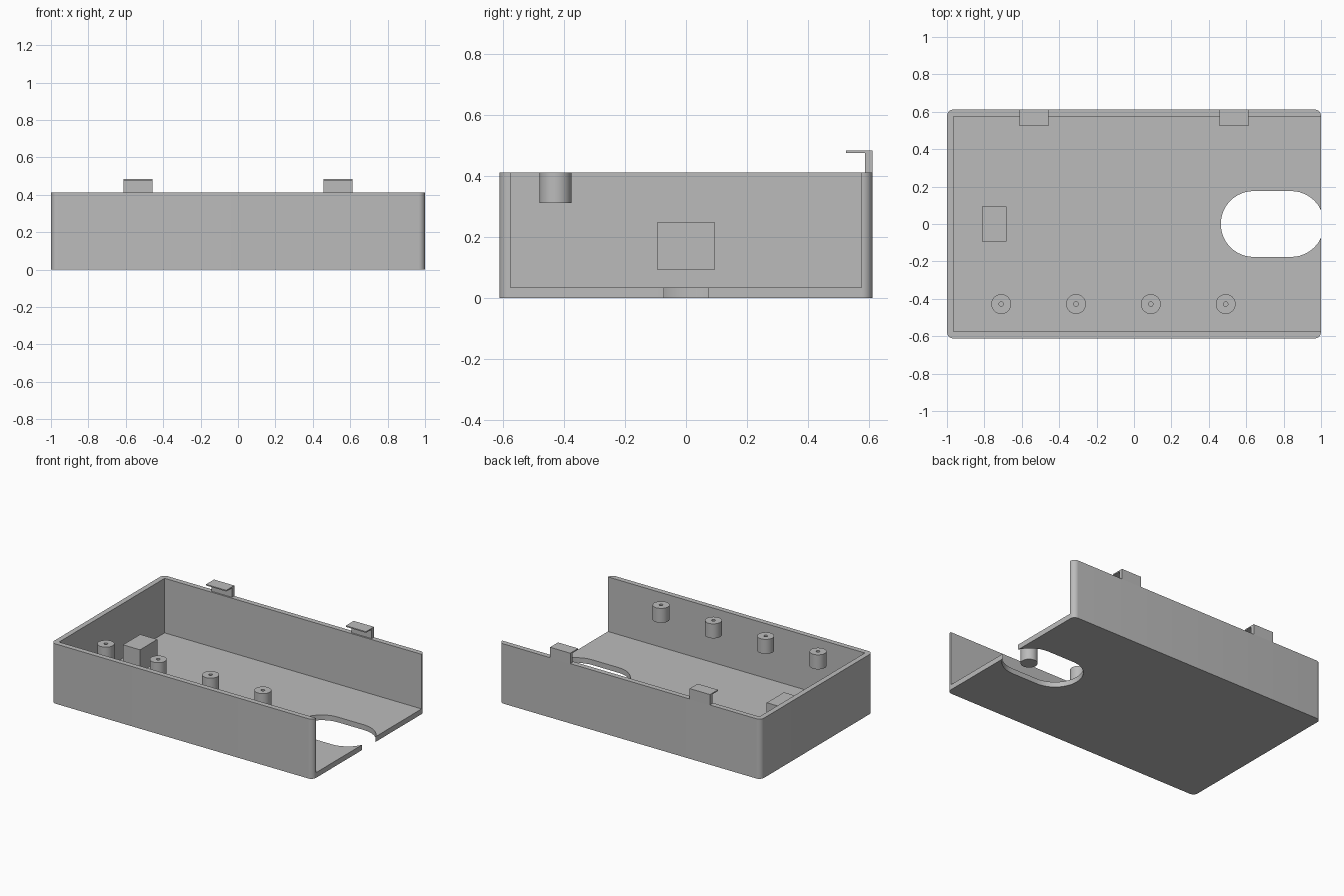
import bpy, bmesh, math
from mathutils import Vector

if "Cube" in bpy.data.objects:
    bpy.data.objects.remove(bpy.data.objects["Cube"])

grey = bpy.data.materials.new("plain grey")
grey.use_nodes = True
grey.diffuse_color = (0.5, 0.5, 0.5, 1)
grey.node_tree.nodes["Principled BSDF"].inputs["Base Color"].default_value = grey.diffuse_color

HX, HY, H = 1.0, 0.612, 0.413      # half length, half width, wall height
WALL = 0.036


def finish(bm, name, smooth=False):
    bmesh.ops.recalc_face_normals(bm, faces=bm.faces)
    mesh = bpy.data.meshes.new(name)
    bm.to_mesh(mesh)
    bm.free()
    mesh.materials.append(grey)
    obj = bpy.data.objects.new(name, mesh)
    bpy.context.collection.objects.link(obj)
    if smooth:
        smooth_sides(obj)
    return obj


def smooth_sides(obj):
    bpy.ops.object.select_all(action='DESELECT')
    obj.select_set(True)
    bpy.context.view_layer.objects.active = obj
    bpy.ops.object.shade_smooth_by_angle(angle=math.radians(30))


def prism(name, points, axis, start, depth):
    """Extrude a closed outline; axis 'z' takes (x, y), axis 'x' takes (y, z)."""
    bm = bmesh.new()
    place = (lambda a, b: (a, b, start)) if axis == 'z' else (lambda a, b: (start, a, b))
    face = bm.faces.new([bm.verts.new(place(*p)) for p in points])
    new = bmesh.ops.extrude_face_region(bm, geom=[face])["geom"]
    shift = Vector((0, 0, depth)) if axis == 'z' else Vector((depth, 0, 0))
    bmesh.ops.translate(bm, vec=shift, verts=[v for v in new if isinstance(v, bmesh.types.BMVert)])
    return finish(bm, name)


def rounded(x0, x1, y0, y1, r, steps):
    """Rectangle outline with round corners."""
    corners = [(x1 - r, y1 - r), (x0 + r, y1 - r), (x0 + r, y0 + r), (x1 - r, y0 + r)]
    return [(cx + r * math.cos(a), cy + r * math.sin(a))
            for q, (cx, cy) in enumerate(corners)
            for a in [math.pi / 2 * (q + i / steps) for i in range(steps + 1)]]


def box(name, x0, x1, y0, y1, z0, z1):
    return prism(name, [(x0, y0), (x1, y0), (x1, y1), (x0, y1)], 'z', z0, z1 - z0)


# Tray: rounded block, hollowed out through one end, with a slot in the floor
tray = prism("tray", rounded(-HX, HX, -HY, HY, WALL - 0.001, 8), 'z', 0, H)
cavity = box("cavity_cutter", -HX + WALL, HX + 0.2, -HY + WALL, HY - WALL, WALL, H + 0.2)
R = 0.176
slot_points = [(cx + R * math.cos(a), R * math.sin(a))
               for cx, turn in ((0.84, -0.5), (0.64, 0.5))
               for a in [math.pi * (turn + i / 24) for i in range(25)]]
slot = prism("slot_cutter", slot_points, 'z', -0.1, 0.3)
for cutter in (cavity, slot):
    mod = tray.modifiers.new(cutter.name, 'BOOLEAN')
    mod.operation, mod.solver, mod.object = 'DIFFERENCE', 'EXACT', cutter
    bpy.ops.object.select_all(action='DESELECT')
    bpy.context.view_layer.objects.active = tray
    tray.select_set(True)
    bpy.ops.object.modifier_apply(modifier=mod.name)
    bpy.data.objects.remove(cutter)
smooth_sides(tray)

# Screw posts: turned cylinders with a blind pilot hole, level with the rim
POST_R, HOLE_R, POST_H = 0.053, 0.012, 0.1
for i in range(4):
    bm = bmesh.new()
    z0 = H - POST_H
    profile = [(0, z0), (POST_R, z0), (POST_R, H), (HOLE_R, H), (HOLE_R, z0 + 0.02), (0, z0 + 0.02)]
    verts = [bm.verts.new((r, 0, z)) for r, z in profile]
    edges = [bm.edges.new(pair) for pair in zip(verts, verts[1:])]
    bmesh.ops.spin(bm, geom=verts + edges, cent=(0, 0, 0), axis=(0, 0, 1),
                   angle=math.tau, steps=32)
    bmesh.ops.remove_doubles(bm, verts=bm.verts, dist=0.0001)
    bmesh.ops.translate(bm, vec=(-0.71 + 0.4 * i, -0.428, 0), verts=bm.verts)
    finish(bm, f"screw_post_{i + 1}", smooth=True)

# Inner block near the closed end
box("inner_block", -0.813, -0.683, -0.094, 0.094, 0.093, 0.25)

# Hooked clips on the back rim
for side, x in (("right", -0.612), ("left", 0.456)):
    hook = [(HY, H), (HY, 0.485), (0.525, 0.485), (0.525, 0.477), (0.587, 0.477), (0.587, H)]
    prism(f"{side}_clip", hook, 'x', x, 0.155)
